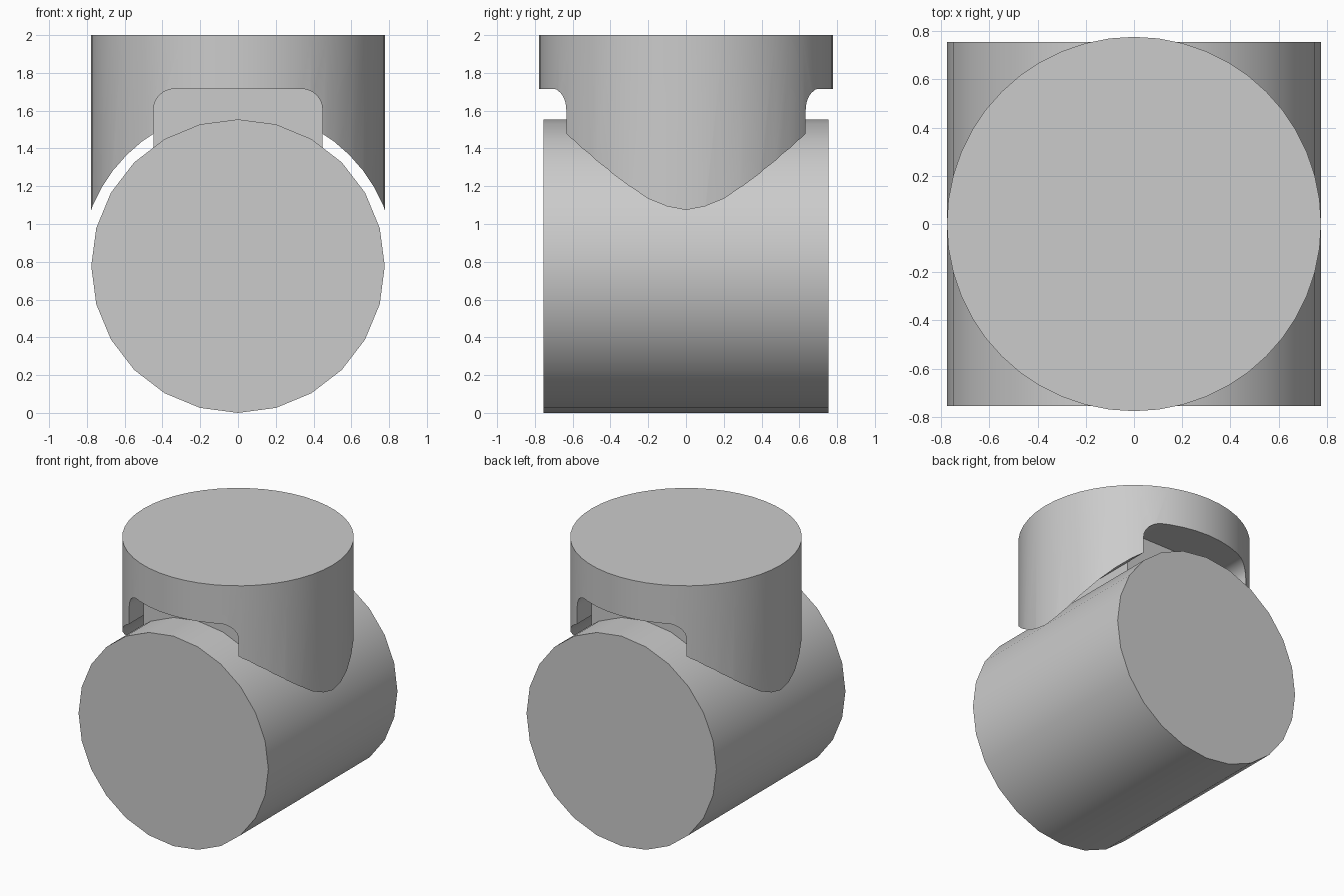
import bpy, bmesh, math
from mathutils import Matrix, Vector

cube = bpy.data.objects.get("Cube")
if cube:
    bpy.data.objects.remove(cube, do_unlink=True)

RADIUS, AXIS_Z = 0.777, 0.777
ALONG_Y = Matrix.Rotation(math.pi / 2, 4, "X")

grey = bpy.data.materials.new("plain_grey")
grey.use_nodes = True
color = (0.6, 0.6, 0.6, 1)
grey.diffuse_color = color
grey.node_tree.nodes["Principled BSDF"].inputs["Base Color"].default_value = color


def finish(name, bm):
    bmesh.ops.recalc_face_normals(bm, faces=bm.faces)
    mesh = bpy.data.meshes.new(name)
    bm.to_mesh(mesh)
    bm.free()
    mesh.materials.append(grey)
    obj = bpy.data.objects.new(name, mesh)
    bpy.context.collection.objects.link(obj)
    return obj


def cylinder(name, radius, length, z, sides, turn=Matrix()):
    bm = bmesh.new()
    bmesh.ops.create_cone(bm, cap_ends=True, segments=sides, radius1=radius,
                          radius2=radius, depth=length,
                          matrix=Matrix.Translation((0, 0, z)) @ turn)
    return finish(name, bm)


def arch(name, half_width, bottom, top, corner, half_depth):
    """Upright block with rounded upper corners, extruded along y."""
    points = [(half_width, bottom)]
    for i in range(9):
        a = math.pi / 2 * i / 8
        points.append((half_width - corner + corner * math.cos(a),
                       top - corner + corner * math.sin(a)))
    points += [(-x, z) for x, z in reversed(points)]
    bm = bmesh.new()
    face = bm.faces.new([bm.verts.new((x, -half_depth, z)) for x, z in points])
    extruded = bmesh.ops.extrude_face_region(bm, geom=[face])["geom"]
    verts = [g for g in extruded if isinstance(g, bmesh.types.BMVert)]
    bmesh.ops.translate(bm, verts=verts, vec=Vector((0, 2 * half_depth, 0)))
    return finish(name, bm)


def activate(obj):
    bpy.ops.object.select_all(action="DESELECT")
    obj.select_set(True)
    bpy.context.view_layer.objects.active = obj


def cut(obj, cutter):
    cutter.hide_render = True
    mod = obj.modifiers.new("cut", "BOOLEAN")
    mod.operation, mod.solver, mod.object = "DIFFERENCE", "EXACT", cutter
    activate(obj)
    bpy.ops.object.modifier_apply(modifier=mod.name)
    bpy.data.objects.remove(cutter, do_unlink=True)


# Lying drum
drum = cylinder("lying_drum", RADIUS, 1.51, AXIS_Z, 24, ALONG_Y)

# Upright drum, hollowed by a saddle and a slot
tower = cylinder("upright_drum", RADIUS, 1.2, 1.4, 48)
cut(tower, cylinder("saddle_cutter", 0.833, 3, AXIS_Z, 48, ALONG_Y))
cut(tower, arch("slot_cutter", 0.447, 1.0, 1.715, 0.11, 1.2))

# Neck that joins the two drums inside the slot
neck = arch("neck", 0.447, 1.25, 1.715, 0.11, 0.465)

for part in (drum, tower, neck):
    activate(part)
    bpy.ops.object.shade_smooth_by_angle(angle=math.radians(35))
